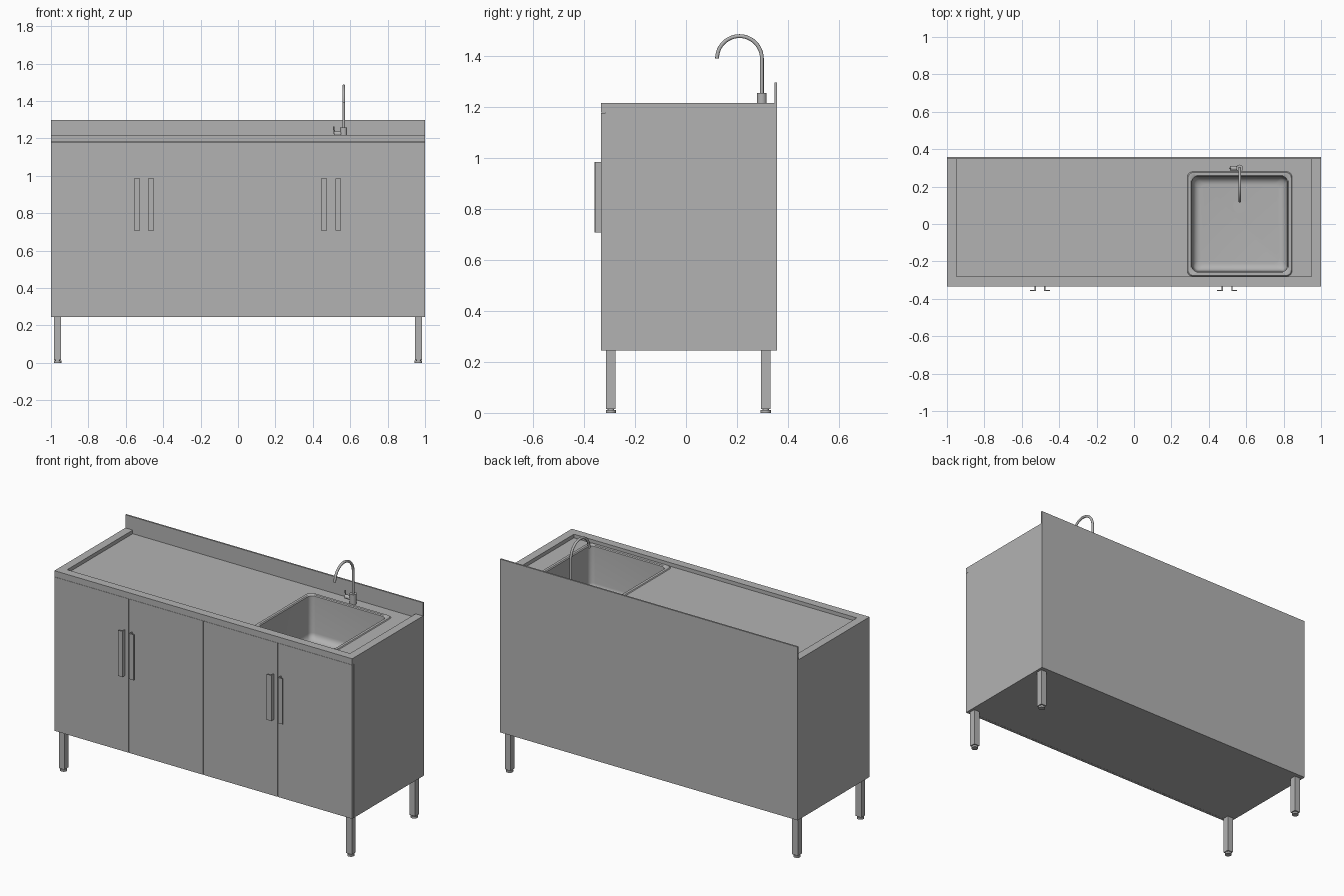
import bpy, bmesh, math
from mathutils import Vector

cube = bpy.data.objects.get("Cube")
if cube:
    bpy.data.objects.remove(cube, do_unlink=True)

steel = bpy.data.materials.new("brushed steel grey")
steel.use_nodes = True
GREY = (0.45, 0.45, 0.45, 1)
steel.diffuse_color = GREY
steel.node_tree.nodes["Principled BSDF"].inputs["Base Color"].default_value = GREY


def finish(name, bm, smooth=False):
    bmesh.ops.recalc_face_normals(bm, faces=bm.faces)
    mesh = bpy.data.meshes.new(name)
    bm.to_mesh(mesh)
    bm.free()
    mesh.materials.append(steel)
    ob = bpy.data.objects.new(name, mesh)
    bpy.context.collection.objects.link(ob)
    if smooth:
        bpy.ops.object.select_all(action='DESELECT')
        ob.select_set(True)
        bpy.context.view_layer.objects.active = ob
        bpy.ops.object.shade_smooth_by_angle(angle=math.radians(40))
    return ob


def box(name, lo, hi, open_top=False):
    bm = bmesh.new()
    bmesh.ops.create_cube(bm, size=1)
    lo, hi = Vector(lo), Vector(hi)
    for v in bm.verts:
        v.co = (lo + hi) / 2 + v.co * (hi - lo)
    if open_top:
        bm.normal_update()
        bmesh.ops.delete(bm, geom=[f for f in bm.faces if f.normal.z > 0.9], context='FACES')
    return finish(name, bm)


def tube(name, path, radius, sides=24):
    """Sweep a capped round section along a path of points."""
    pts = [Vector(p) for p in path]
    bm = bmesh.new()
    rings = []
    for i, p in enumerate(pts):
        t = (pts[min(i + 1, len(pts) - 1)] - pts[max(i - 1, 0)]).normalized()
        u = Vector((1, 0, 0)) if abs(t.x) < 0.9 else Vector((0, 1, 0))
        w = t.cross(u)
        angles = [2 * math.pi * k / sides for k in range(sides)]
        rings.append([bm.verts.new(p + radius * (u * math.cos(a) + w * math.sin(a))) for a in angles])
    bridge(bm, rings)
    bm.faces.new(rings[0])
    bm.faces.new(rings[-1])
    return finish(name, bm, True)


def bridge(bm, rings):
    for a, b in zip(rings, rings[1:]):
        for k in range(len(a)):
            j = (k + 1) % len(a)
            bm.faces.new((a[k], a[j], b[j], b[k]))


def rounded_ring(bm, inset, z, radius):
    """Rounded rectangle around the basin, shrunk by inset."""
    hx, hy = 0.28 - inset - radius, 0.28 - inset - radius
    ring = []
    for q, (sx, sy) in enumerate([(1, 1), (-1, 1), (-1, -1), (1, -1)]):
        for k in range(7):
            a = math.pi / 2 * (q + k / 6)
            ring.append(bm.verts.new((SINK_X + sx * hx + radius * math.cos(a),
                                      sy * hy + radius * math.sin(a), z)))
    return ring


DECK, RIM, UNDER, BASE = 1.195, 1.217, 1.18, 0.245
BACK, FRONT, SINK_X, FLOOR = 0.357, -0.333, 0.565, 0.935

# Cabinet carcass and four doors
box("cabinet_body", (-1, -0.316, BASE), (1, BACK, UNDER), open_top=True)
for i in range(4):
    x = -1 + i * 0.5
    box(f"door_{i + 1}", (x + 0.001, FRONT, BASE), (x + 0.499, -0.317, UNDER - 0.001))

# Worktop with a sunken deck and an opening for the basin
worktop = box("worktop", (-1, FRONT, UNDER), (1, BACK, RIM))
for lo, hi in [((-0.95, -0.282, DECK), (0.95, 0.347, 1.4)),
               ((SINK_X - 0.265, -0.265, 1), (SINK_X + 0.265, 0.265, 1.4))]:
    cutter = box("worktop_cutter", lo, hi)
    cutter.hide_render = True
    mod = worktop.modifiers.new("cut", 'BOOLEAN')
    mod.operation, mod.solver, mod.object = 'DIFFERENCE', 'EXACT', cutter
    bpy.context.view_layer.objects.active = worktop
    bpy.ops.object.modifier_apply(modifier=mod.name)
    bpy.data.objects.remove(cutter, do_unlink=True)
box("splashback", (-1, 0.347, RIM), (1, BACK, 1.297))

# Basin: flange, walls, curved bottom edge and floor
bm = bmesh.new()
profile = [(0, DECK, 0.03), (0.004, DECK + 0.005, 0.03), (0.02, DECK + 0.005, 0.03),
           (0.025, DECK, 0.03), (0.03, FLOOR + 0.04, 0.03)]
for k in range(1, 7):
    a = math.pi / 2 * k / 6
    profile.append((0.03 + 0.04 * (1 - math.cos(a)), FLOOR + 0.04 * (1 - math.sin(a)), 0.03))
rings = [rounded_ring(bm, *p) for p in profile]
bridge(bm, rings)
bm.faces.new(rings[-1])
basin = finish("sink_basin", bm, True)
if basin.data.polygons[-1].normal.z < 0:
    basin.data.flip_normals()
tube("sink_drain", [(SINK_X, 0.095, FLOOR - 0.01), (SINK_X, 0.095, FLOOR + 0.003)], 0.035)

# Tap: base, gooseneck spout, side stem and lever
TAP_Y = 0.298
tube("tap_base", [(SINK_X, TAP_Y, DECK), (SINK_X, TAP_Y, 1.257)], 0.019)
arc = [math.pi * k / 24 for k in range(25)]
neck = [(SINK_X, TAP_Y, 1.25)] + [
    (SINK_X, 0.21 + 0.088 * math.cos(a), 1.392 + 0.088 * math.sin(a)) for a in arc]
tube("tap_spout", neck, 0.0075, 16)
tube("tap_stem", [(SINK_X, TAP_Y, 1.225), (0.513, TAP_Y, 1.225)], 0.012)
tube("tap_lever", [(0.515, TAP_Y, 1.222), (0.512, TAP_Y, 1.262)], 0.004, 12)

# L-shaped door handles: a web on the door and a front plate
for x, side in [(-0.525, -1), (-0.48, 1), (0.475, -1), (0.52, 1)]:
    xs = sorted((x, x + side * 0.006))
    xp = sorted((x, x + side * 0.031))
    box("handle_web", (xs[0], -0.354, 0.708), (xs[1], FRONT, 0.985))
    box("handle_plate", (xp[0], -0.359, 0.708), (xp[1], -0.353, 0.985))

# Square legs on round levelling feet
for x in (-0.965, 0.965):
    for y in (-0.295, 0.313):
        box("leg", (x - 0.019, y - 0.019, 0.016), (x + 0.019, y + 0.019, BASE))
        tube("foot_neck", [(x, y, 0.008), (x, y, 0.02)], 0.013)
        tube("foot_pad", [(x, y, 0), (x, y, 0.011)], 0.02)
